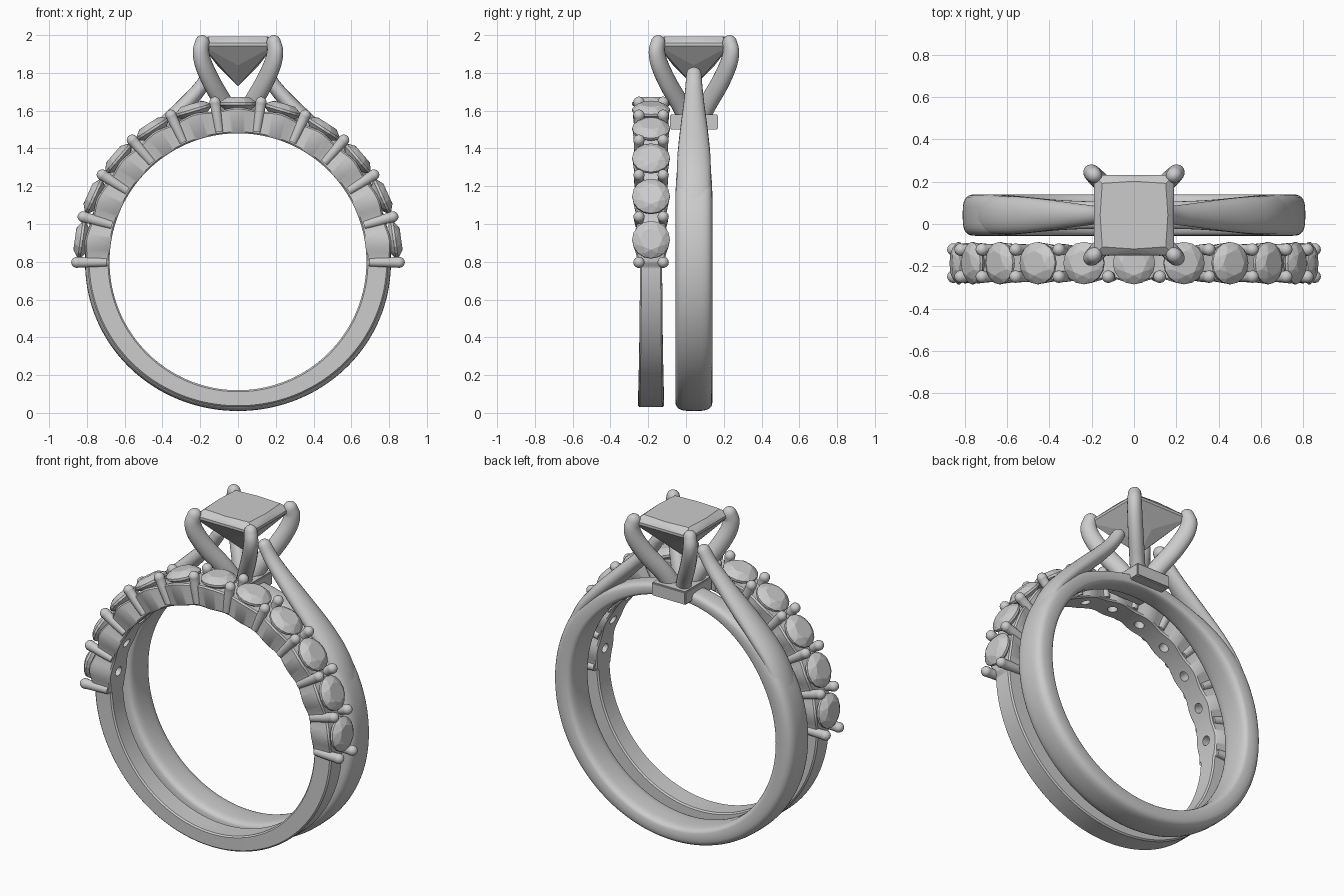
import bpy, bmesh, math
from math import sin, cos, pi, radians
from mathutils import Vector, Matrix

if "Cube" in bpy.data.objects:
    bpy.data.objects.remove(bpy.data.objects["Cube"])

CZ, RIN = 0.80, 0.68            # finger hole centre height and radius
Y_SOL, Y_BAND = 0.042, -0.185   # centre planes of the two rings
STEP, COUNT = radians(16.4), 11  # stone spacing on the band


def finish(name, bm, angle=35):
    bmesh.ops.recalc_face_normals(bm, faces=bm.faces)
    me = bpy.data.meshes.new(name)
    bm.to_mesh(me)
    bm.free()
    ob = bpy.data.objects.new(name, me)
    bpy.context.collection.objects.link(ob)
    if angle:
        bpy.ops.object.select_all(action='DESELECT')
        ob.select_set(True)
        bpy.context.view_layer.objects.active = ob
        bpy.ops.object.shade_smooth_by_angle(angle=radians(angle))
    return ob


def loft(name, rings, loop=False, angle=35):
    """Skin a row of equal-length point rings."""
    bm = bmesh.new()
    vs = [[bm.verts.new(p) for p in r] for r in rings]
    n = len(vs[0])
    for i in range(len(vs) - (0 if loop else 1)):
        a, b = vs[i], vs[(i + 1) % len(vs)]
        for j in range(n):
            bm.faces.new((a[j], a[(j + 1) % n], b[(j + 1) % n], b[j]))
    if not loop:
        bm.faces.new(vs[0])
        bm.faces.new(vs[-1])
    return finish(name, bm, angle)


def spline(pts, sub=6):
    """Catmull-Rom through tuples of any size."""
    p = [Vector(q) for q in pts]
    p = [2 * p[0] - p[1]] + p + [2 * p[-1] - p[-2]]
    out = []
    for i in range(1, len(p) - 2):
        a, b, c, d = p[i - 1:i + 3]
        for k in range(sub):
            t = k / sub
            out.append(0.5 * (2 * b + (c - a) * t + (2 * a - 5 * b + 4 * c - d) * t * t
                              + (3 * b - a - 3 * c + d) * t ** 3))
    return out + [p[-2]]


def wire(name, origin, out, up, pts, sides=20):
    """Elliptical rod with a round tip; pts = (out, up, half width, half thickness)."""
    origin, out, up = Vector(origin), Vector(out).normalized(), Vector(up)
    side = out.cross(up)
    path = spline(pts)
    rings = []

    def ring(c, nrm, a, b):
        rings.append([c + side * (a * cos(2 * pi * j / sides)) + nrm * (b * sin(2 * pi * j / sides))
                      for j in range(sides)])
    for i, p in enumerate(path):
        q, r = path[max(i - 1, 0)], path[min(i + 1, len(path) - 1)]
        tan = (out * (r[0] - q[0]) + up * (r[1] - q[1])).normalized()
        c = origin + out * p[0] + up * p[1]
        ring(c, side.cross(tan), p[2], p[3])
    for deg in (20, 40, 60, 75, 86):
        k = cos(radians(deg))
        ring(c + tan * (p[3] * sin(radians(deg))), side.cross(tan), p[2] * k, p[3] * k)
    return loft(name, rings, angle=50)


def gem(name, pts, matrix):
    """Faceted stone as the hull of its corner points."""
    bm = bmesh.new()
    for p in pts:
        bm.verts.new(p)
    bmesh.ops.convex_hull(bm, input=bm.verts)
    bmesh.ops.dissolve_limit(bm, angle_limit=0.01, verts=bm.verts, edges=bm.edges)
    bm.transform(matrix)
    return finish(name, bm, None)


def smooth(a, b, x):
    t = min(1, max(0, (x - a) / (b - a)))
    return t * t * (3 - 2 * t)


# Solitaire shank: domed band, thinner and narrower under the head
N, M = 160, 28
rings = []
for i in range(N):
    t = 2 * pi * i / N                       # angle from the top
    d = math.degrees(min(t, 2 * pi - t))
    low = smooth(15, 65, d)
    w = 0.065 + 0.033 * low
    ro = 0.755 + 0.055 * low - 0.02 * smooth(100, 180, d)
    mid, h = (RIN + ro) / 2, (ro - RIN) / 2
    ring = []
    for j in range(M):
        c, s = cos(2 * pi * j / M), sin(2 * pi * j / M)
        y = math.copysign(abs(c) ** 0.6, c) * w
        r = mid + math.copysign(abs(s) ** (0.7 if s > 0 else 0.45), s) * h
        ring.append((r * sin(t), Y_SOL + y, CZ + r * cos(t)))
    rings.append(ring)
loft("solitaire_shank", rings, loop=True, angle=60)

# Cathedral shoulders rising to the head
for sx, label in ((-1, "left"), (1, "right")):
    wire(label + "_shoulder", (0, Y_SOL, 0), (sx, 0, 0), (0, 0, 1),
         [(0.74, 0.98, 0.085, 0.035), (0.695, 1.13, 0.09, 0.042), (0.63, 1.26, 0.09, 0.044),
          (0.53, 1.38, 0.086, 0.046), (0.40, 1.51, 0.072, 0.046), (0.28, 1.63, 0.056, 0.042),
          (0.20, 1.72, 0.046, 0.038), (0.15, 1.795, 0.040, 0.036)])

# Head base block
bm = bmesh.new()
bmesh.ops.create_cube(bm, size=1, matrix=Matrix.Translation((0, Y_SOL, 1.54))
                      @ Matrix.Diagonal((0.23, 0.255, 0.08, 1)))
bmesh.ops.bevel(bm, geom=bm.edges[:], offset=0.006, segments=2, affect='EDGES')
finish("head_base", bm)

# Four claws
for sx in (-1, 1):
    for sy in (-1, 1):
        wire("head_claw", (0, Y_SOL, 0), (sx, sy, 0), (0, 0, 1),
             [(0.035, 1.53, 0.042, 0.05), (0.10, 1.63, 0.043, 0.052), (0.19, 1.74, 0.043, 0.052),
              (0.255, 1.84, 0.042, 0.05), (0.278, 1.91, 0.04, 0.046), (0.268, 1.96, 0.037, 0.04)])

# Square centre stone
pts = [(0, 0, 1.73)]
for a in range(4):
    rot = Matrix.Rotation(a * pi / 2, 3, 'Z')
    for p in ((0.15, 0.15, 1.992), (0.16, 0, 1.992), (0.19, 0.19, 1.958), (0.19, 0.19, 1.943),
              (0.178, 0, 1.975), (0.11, 0, 1.84)):
        pts.append(rot @ Vector(p))
gem("centre_stone", pts, Matrix.Translation((0, Y_SOL, 0)))

# Stone band: scalloped upper part, plain square lower shank
N = 330
half = STEP * COUNT / 2
rings = []
for i in range(N):
    t = 2 * pi * i / N
    a = t if t <= pi else t - 2 * pi
    if abs(a) <= half + 0.02:
        wave = 0.5 + 0.5 * cos(2 * pi * a / STEP)   # 1 at a stone, 0 at a claw
        wi, wo, ro = 0.070 + 0.014 * wave, 0.072 + 0.024 * wave, 0.805 + 0.012 * wave
    else:
        k = smooth(half, pi, abs(a))
        wi = wo = 0.059 + 0.009 * k
        ro = 0.795 - 0.025 * k
    e = 0.008
    sec = [(-wi + e, RIN), (wi - e, RIN), (wi, RIN + e), (wo, ro - e),
           (wo - e, ro), (-wo + e, ro), (-wo, ro - e), (-wi, RIN + e)]
    rings.append([(r * sin(t), Y_BAND + y, CZ + r * cos(t)) for y, r in sec])
band = loft("stone_band", rings, loop=True, angle=40)

# Light holes behind each stone
bm = bmesh.new()
for k in range(COUNT):
    a = (k - COUNT // 2) * STEP
    m = (Matrix.Translation((0, Y_BAND, CZ)) @ Matrix.Rotation(a, 4, 'Y')
         @ Matrix.Translation((0, 0, 0.70)))
    bmesh.ops.create_cone(bm, cap_ends=True, segments=20, radius1=0.028, radius2=0.028,
                          depth=0.16, matrix=m)
cutter = finish("hole_cutter", bm, None)
cutter.hide_render = True
cutter.hide_set(True)
mod = band.modifiers.new("light_holes", 'BOOLEAN')
mod.operation, mod.object, mod.solver = 'DIFFERENCE', cutter, 'EXACT'

# Round stones
pts = [(0, 0, 0.765)]
for k in range(16):
    a = 2 * pi * k / 16
    c, s = cos(a), sin(a)
    pts += [(0.1 * c, 0.1 * s, z) for z in (0.830, 0.843)]
    if k % 2 == 0:
        pts += [(0.058 * c, 0.058 * s, 0.872), (0.05 * c, 0.05 * s, 0.792)]
    else:
        pts.append((0.08 * c, 0.08 * s, 0.8605))
for k in range(COUNT):
    a = (k - COUNT // 2) * STEP
    gem("band_stone", pts, Matrix.Translation((0, Y_BAND, CZ)) @ Matrix.Rotation(a, 4, 'Y'))

# Paired claws between the round stones
for k in range(COUNT + 1):
    a = (k - COUNT / 2) * STEP
    for sy in (-1, 1):
        wire("band_claw", (0, Y_BAND + sy * 0.064, CZ), (cos(a), 0, -sin(a)), (sin(a), 0, cos(a)),
             [(0, 0.695, 0.02, 0.022), (0, 0.77, 0.025, 0.026), (0, 0.83, 0.027, 0.028),
              (0, 0.853, 0.030, 0.030)], sides=14)
